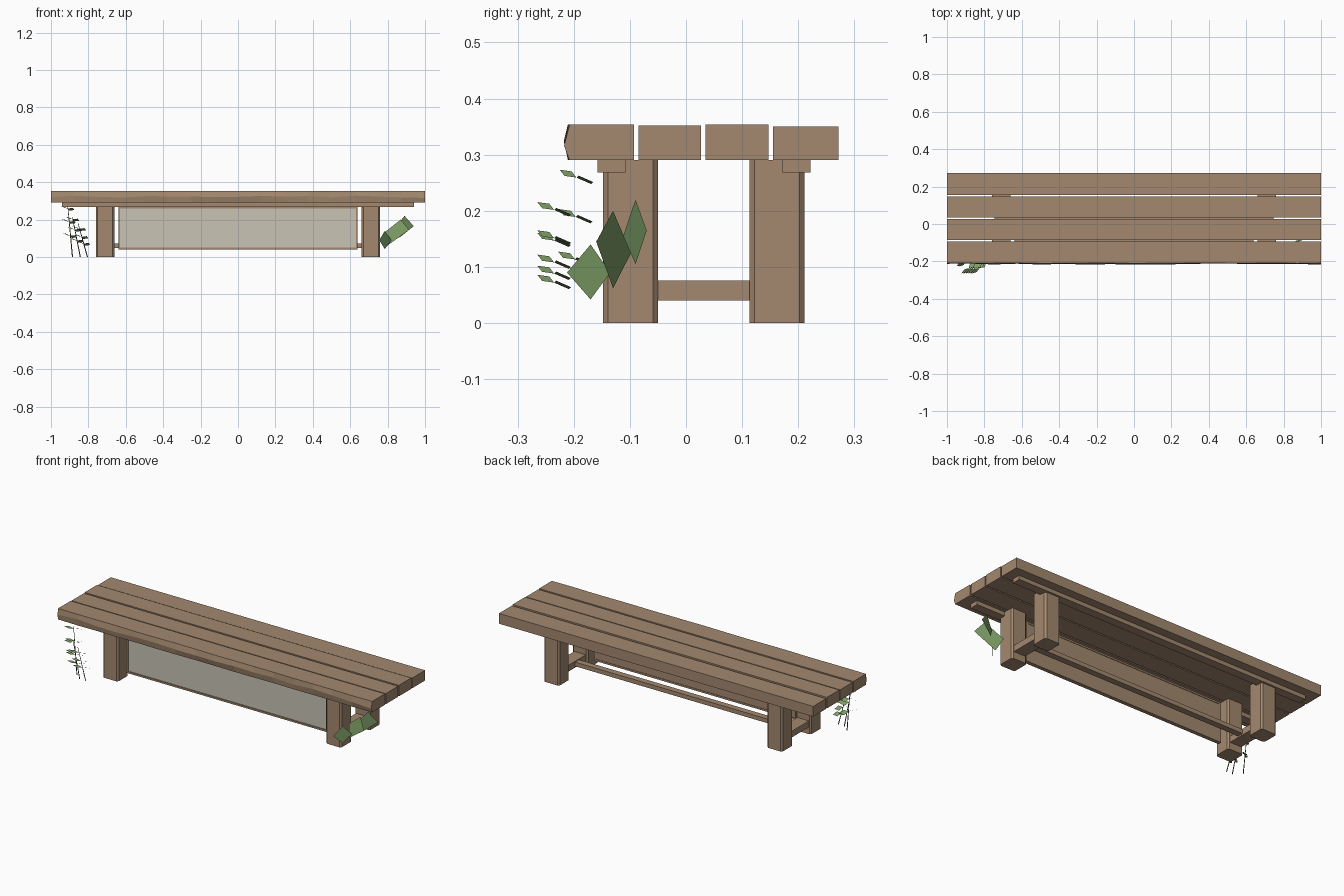
import bpy, random
from mathutils import Vector

if "Cube" in bpy.data.objects:
    bpy.data.objects.remove(bpy.data.objects["Cube"], do_unlink=True)
random.seed(4)


def material(name, r, g, b):
    m = bpy.data.materials.new(name)
    m.use_nodes = True
    m.diffuse_color = (r, g, b, 1)
    m.node_tree.nodes["Principled BSDF"].inputs["Base Color"].default_value = (r, g, b, 1)
    return m


wood = material("weathered wood", 0.37, 0.25, 0.16)
cloth = material("pale screen", 0.58, 0.55, 0.46)
leaf_green = material("leaf green", 0.2, 0.33, 0.13)
stem_green = material("stem green", 0.08, 0.115, 0.06)


def build(name, verts, faces, mat):
    mesh = bpy.data.meshes.new(name)
    mesh.from_pydata([tuple(v) for v in verts], [], faces)
    mesh.materials.append(mat)
    ob = bpy.data.objects.new(name, mesh)
    bpy.context.collection.objects.link(ob)
    return ob


def loft(name, rings, mat):
    """Skin a row of equal closed rings and cap both ends."""
    n = len(rings[0])
    verts = [v for ring in rings for v in ring]
    faces = [tuple(reversed(range(n))), tuple(range(len(verts) - n, len(verts)))]
    for r in range(len(rings) - 1):
        for i in range(n):
            a, b = r * n + i, r * n + (i + 1) % n
            faces.append((a, b, b + n, a + n))
    return build(name, verts, faces, mat)


def box(name, x, y, z, mat=wood):
    rings = [[(x[0], y[0], h), (x[1], y[0], h), (x[1], y[1], h), (x[0], y[1], h)] for h in z]
    return loft(name, rings, mat)


# Seat planks, the front one with a worn wavy edge
under = 0.291
box("seat_plank_2", (-1, 1), (-0.085, 0.027), (under, 0.352))
box("seat_plank_3", (-1, 1), (0.035, 0.147), (under, 0.354))
box("seat_plank_4", (-1, 1), (0.155, 0.272), (under, 0.350))
rings = []
steps = 16
for i in range(steps + 1):
    x = -1 + 2 * i / steps
    bulge = random.uniform(0.211, 0.218)
    rings.append([(x, -0.093, under), (x, -0.093, 0.354),
                  (x, -random.uniform(0.207, 0.211), 0.354),
                  (x, -bulge, random.uniform(0.315, 0.328)),
                  (x, -random.uniform(0.207, 0.211), under)])
loft("front_seat_plank", rings, wood)

# Long rails under the seat
for name, y in (("front", -0.133), ("back", 0.197)):
    box(name + "_seat_rail", (-0.94, 0.94), (y - 0.025, y + 0.025), (0.268, under))


# Chamfered legs
def leg(name, cx, cy, half=0.049, cut=0.009):
    s = half - cut
    ring = [(-s, -half), (s, -half), (half, -s), (half, s),
            (s, half), (-s, half), (-half, s), (-half, -s)]
    loft(name, [[(cx + a, cy + b, h) for a, b in ring] for h in (0, under)], wood)


for side, sx in (("left", 1), ("right", -1)):
    leg("front_leg_" + side, sx * 0.71, -0.099)
    leg("back_leg_" + side, sx * 0.71, 0.162)
    box("cross_stretcher_" + side, (sx * 0.71 - 0.037, sx * 0.71 + 0.037),
        (-0.052, 0.114), (0.04, 0.076))
box("long_stretcher", (-0.68, 0.68), (0.012, 0.048), (0.048, 0.072))

# Framed screen between the front legs
box("screen_back_board", (-0.635, 0.635), (-0.091, -0.083), (0.045, 0.268))
box("screen_face", (-0.63, 0.63), (-0.096, -0.091), (0.05, 0.262), cloth)
for name, z in (("top", 0.26), ("bottom", 0.04)):
    box("screen_frame_" + name, (-0.64, 0.64), (-0.102, -0.08), (z, z + 0.01))
for side, x in (("left", 0.63), ("right", -0.64)):
    box("screen_frame_" + side, (x, x + 0.01), (-0.102, -0.08), (0.05, 0.26))

# Broad leaves beside the left leg: bottom, side, top, side
broad = [
    [(0.785, -0.17, 0.042), (0.82, -0.135, 0.09), (0.785, -0.17, 0.14), (0.755, -0.212, 0.09)],
    [(0.80, -0.13, 0.062), (0.915, -0.16, 0.145), (0.87, -0.13, 0.2), (0.775, -0.098, 0.125)],
    [(0.865, -0.09, 0.105), (0.94, -0.07, 0.165), (0.89, -0.09, 0.22), (0.84, -0.112, 0.155)],
]
for i, quad in enumerate(broad):
    build(f"broad_leaf_{i + 1}", quad, [(0, 1, 2, 3)], leaf_green)


# Sprigs at the right end: flat leaning stems with paired small leaves
def small_leaf(verts, faces, root, reach, width):
    across = reach.cross(Vector((0, 0, 1))).normalized() * width + Vector((0, 0, width * 0.5))
    mid = root + reach * 0.5
    n = len(verts)
    verts += [root, mid + across, root + reach, mid - across]
    faces.append((n, n + 1, n + 2, n + 3))


def sprig(name, base, tip, nodes):
    base, tip = Vector(base), Vector(tip)
    half = Vector((0.003, 0, 0))
    build(name + "_stem", [base - half, base + half, tip + half * 0.5, tip - half * 0.5],
          [(0, 1, 2, 3)], stem_green)
    verts, faces = [], []
    for t in nodes:
        root = base.lerp(tip, t)
        small_leaf(verts, faces, root, Vector((-0.04, -0.03, 0.014)), 0.008)
        small_leaf(verts, faces, root, Vector((0.034, 0.03, -0.008)), 0.015)
    build(name + "_leaves", verts, faces, leaf_green)


sprig("sprig_1", (-0.885, -0.2, 0), (-0.91, -0.195, 0.27), (0.42, 0.7, 0.96))
sprig("sprig_2", (-0.843, -0.235, 0), (-0.885, -0.235, 0.21), (0.42, 0.7, 0.96))
sprig("sprig_3", (-0.805, -0.235, 0), (-0.855, -0.235, 0.18), (0.4, 0.6, 0.84))
